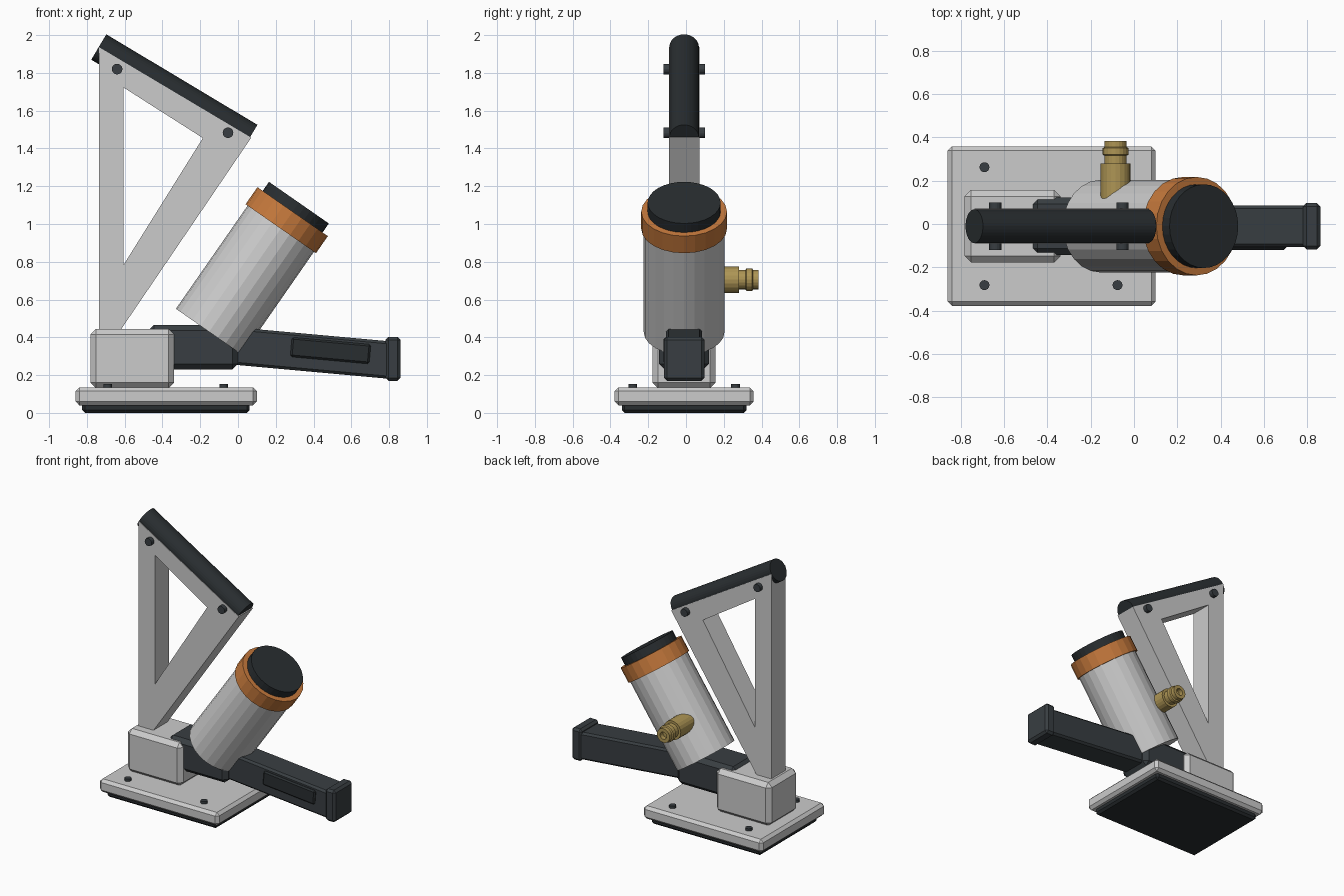
import bpy, bmesh, math
from mathutils import Vector

if "Cube" in bpy.data.objects:
    bpy.data.objects.remove(bpy.data.objects["Cube"])

CY = -0.01  # y of the model's mirror plane


def material(name, rgb):
    m = bpy.data.materials.new(name)
    m.diffuse_color = (*rgb, 1)
    m.use_nodes = True
    m.node_tree.nodes["Principled BSDF"].inputs["Base Color"].default_value = m.diffuse_color
    return m


BLACK = material("black_rubber", (0.022, 0.027, 0.03))
DARK = material("dark_metal", (0.04, 0.048, 0.054))
COPPER = material("copper", (0.56, 0.19, 0.045))
BRASS = material("brass", (0.42, 0.30, 0.09))
GREY = None


def finish(ob, name, mat):
    ob.name = ob.data.name = name
    if mat:
        ob.data.materials.append(mat)
    return ob


def box(name, xr, yr, zr, mat, bevel=0.0, tilt=0.0):
    """Box from ranges, turned about y by tilt degrees, with chamfered edges."""
    c = [(a + b) / 2 for a, b in (xr, yr, zr)]
    bpy.ops.mesh.primitive_cube_add(size=1, location=c, rotation=(0, math.radians(tilt), 0))
    ob = bpy.context.object
    ob.scale = [b - a for a, b in (xr, yr, zr)]
    bpy.ops.object.transform_apply(location=False, rotation=False, scale=True)
    if bevel:
        m = ob.modifiers.new("chamfer", 'BEVEL')
        m.width, m.segments = bevel, 1
    return finish(ob, name, mat)


def rod(name, p, q, r, mat, sides=24):
    """Cylinder between two points."""
    p, q = Vector(p), Vector(q)
    bpy.ops.mesh.primitive_cylinder_add(vertices=sides, radius=r, depth=(q - p).length,
                                        location=(p + q) / 2)
    ob = bpy.context.object
    ob.rotation_euler = (q - p).to_track_quat('Z', 'Y').to_euler()
    return finish(ob, name, mat)


def mesh_object(name, bm, mat):
    bmesh.ops.recalc_face_normals(bm, faces=bm.faces)
    me = bpy.data.meshes.new(name)
    bm.to_mesh(me)
    bm.free()
    ob = bpy.data.objects.new(name, me)
    bpy.context.collection.objects.link(ob)
    return finish(ob, name, mat)


# Base: rubber foot, plate, bolts and mounting block
box("rubber_foot", (-0.825, 0.062), (CY - 0.33, CY + 0.33), (0.0, 0.06), BLACK, 0.015)
box("base_plate", (-0.86, 0.10), (CY - 0.368, CY + 0.368), (0.04, 0.135), GREY, 0.02)
for i, x in enumerate((-0.69, -0.076)):
    for j, s in enumerate((-1, 1)):
        y = CY + s * 0.272
        rod(f"base_bolt_{i}{j}", (x, y, 0.12), (x, y, 0.153), 0.023, DARK, 16)
box("mounting_block", (-0.782, -0.338), (CY - 0.167, CY + 0.167), (0.13, 0.445), GREY, 0.03)

# Triangular frame with an open middle
bm = bmesh.new()
o = [bm.verts.new((x, CY - 0.081, z)) for x, z in
     ((-0.737, 0.40), (-0.737, 1.937), (0.07, 1.457), (-0.648, 0.40))]
n = [bm.verts.new((x, CY - 0.081, z)) for x, z in
     ((-0.605, 0.785), (-0.605, 1.722), (-0.186, 1.455))]
for f in ((o[0], o[1], n[1], n[0]), (o[1], o[2], n[2], n[1]),
          (o[2], o[3], n[0], n[2]), (o[3], o[0], n[0])):
    bm.faces.new(f)
new = bmesh.ops.extrude_face_region(bm, geom=bm.faces[:], use_keep_orig=True)["geom"]
bmesh.ops.translate(bm, vec=(0, 0.162, 0),
                    verts=[g for g in new if isinstance(g, bmesh.types.BMVert)])
mesh_object("triangle_frame", bm, GREY)

# Grip along the frame's top edge and its cross pins
rod("top_grip", (-0.737, CY, 1.937), (0.063, CY, 1.458), 0.078, BLACK, 32)
for i, (x, z) in enumerate(((-0.64, 1.82), (-0.053, 1.483))):
    rod(f"frame_pin_{i}", (x, CY - 0.11, z), (x, CY + 0.11, z), 0.028, DARK, 20)

# Tilted canister with collar and cap
tilt = math.radians(34.8)
axis = Vector((math.sin(tilt), 0, math.cos(tilt)))
foot = Vector((-0.153, CY, 0.429))
rod("canister_body", foot, foot + axis * 0.74, 0.214, GREY)
rod("canister_collar", foot + axis * 0.665, foot + axis * 0.775, 0.227, COPPER)
rod("canister_cap", foot + axis * 0.75, foot + axis * 0.833, 0.193, BLACK, 32)

# Hose fitting on the back: lathed profile (radius, y) with a bore
profile = [(0, 0.08), (0.069, 0.08), (0.069, 0.28), (0.051, 0.28), (0.051, 0.315),
           (0.06, 0.32), (0.06, 0.35), (0.051, 0.355), (0.051, 0.383),
           (0.026, 0.383), (0.026, 0.35), (0, 0.35)]
bm = bmesh.new()
vs = [bm.verts.new((-0.085 + r, y, 0.705)) for r, y in profile]
es = [bm.edges.new(e) for e in zip(vs, vs[1:])]
bmesh.ops.spin(bm, geom=vs + es, cent=(-0.085, 0, 0.705), axis=(0, 1, 0),
               angle=2 * math.pi, steps=20)
bmesh.ops.remove_doubles(bm, verts=bm.verts[:], dist=1e-4)
mesh_object("hose_fitting", bm, BRASS)

# Hub, sloping handle, its side panel and end cap
box("handle_hub", (-0.475, 0.0), (CY - 0.132, CY + 0.132), (0.23, 0.465), DARK, 0.03)
box("handle_bar", (-0.06, 0.82), (CY - 0.096, CY + 0.096), (0.219, 0.417), DARK, 0.014, 5.2)
box("handle_panel", (0.28, 0.70), (-0.119, -0.08), (0.278, 0.382), BLACK, 0.01, 5.2)
box("handle_end_cap", (0.78, 0.86), (CY - 0.107, CY + 0.107), (0.17, 0.403), DARK, 0.016)
